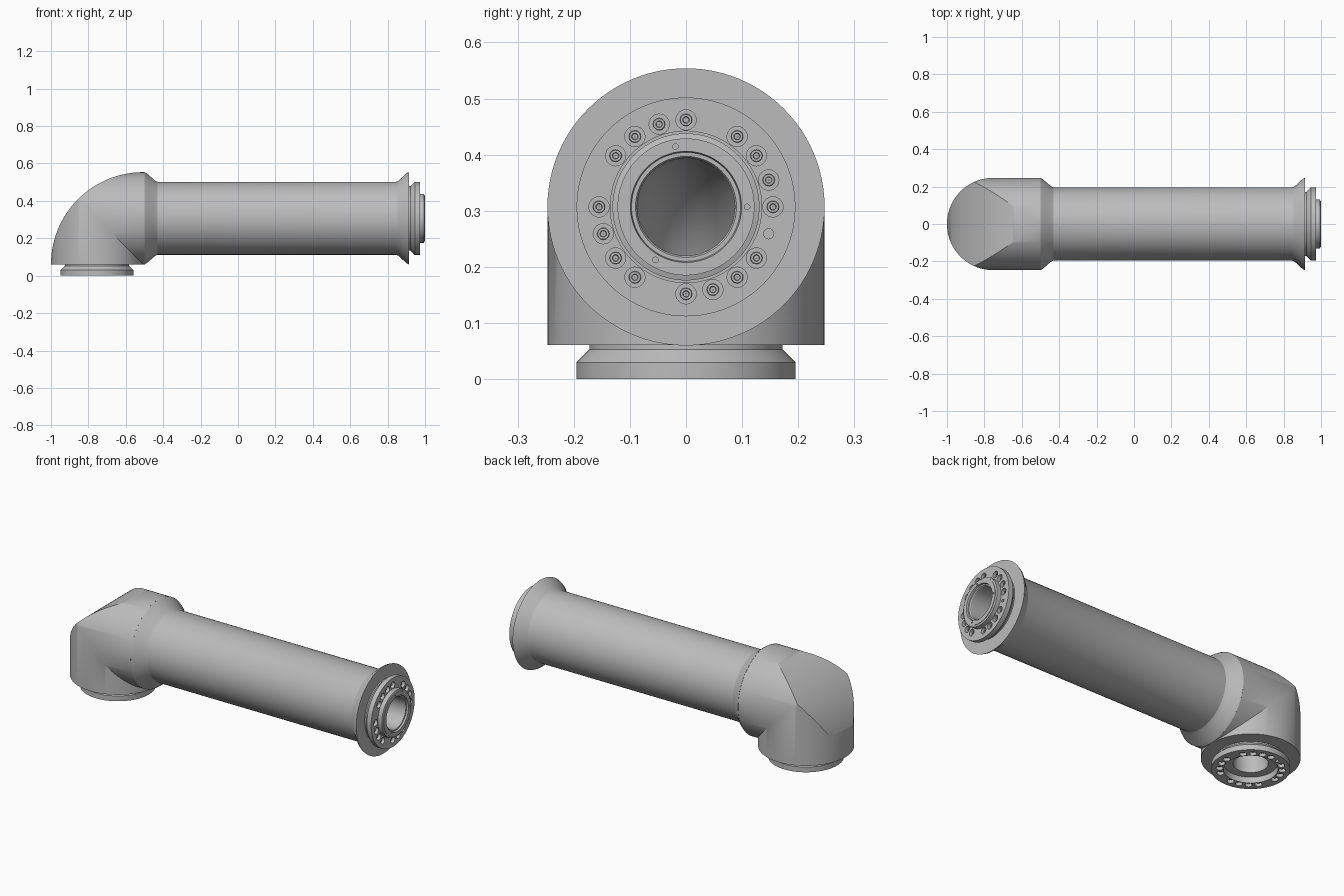
import bpy, bmesh, math
from mathutils import Matrix, Vector

if "Cube" in bpy.data.objects:
    bpy.data.objects.remove(bpy.data.objects["Cube"], do_unlink=True)

grey = bpy.data.materials.new("cast_grey")
grey.use_nodes = True
GREY = (0.5, 0.5, 0.5, 1)
grey.diffuse_color = GREY
grey.node_tree.nodes["Principled BSDF"].inputs["Base Color"].default_value = GREY

AXIS_Z = 0.307      # height of the arm axis
ELBOW_X = -0.7535   # position of the vertical axis
R = 0.2465          # elbow pipe radius
BORE = 0.087
CX, CZ = ELBOW_X + R, AXIS_Z - R   # inner corner of the elbow

# Local axis z points outward through each joint face
ARM = Matrix(((0, 0, 1, 0), (1, 0, 0, 0), (0, 1, 0, AXIS_Z), (0, 0, 0, 1)))
BASE = Matrix(((0, 1, 0, ELBOW_X), (1, 0, 0, 0), (0, 0, -1, 0), (0, 0, 0, 1)))


def make(name, bm, matrix=None, recalc=True):
    if recalc:
        bmesh.ops.recalc_face_normals(bm, faces=bm.faces)
    if matrix:
        bm.transform(matrix)
    mesh = bpy.data.meshes.new(name)
    bm.to_mesh(mesh)
    bm.free()
    mesh.materials.append(grey)
    ob = bpy.data.objects.new(name, mesh)
    bpy.context.collection.objects.link(ob)
    return ob


def activate(ob):
    bpy.ops.object.select_all(action='DESELECT')
    ob.select_set(True)
    bpy.context.view_layer.objects.active = ob


def smooth(ob):
    activate(ob)
    bpy.ops.object.shade_smooth_by_angle(angle=math.radians(28))


def lathe(bm, profile, steps=96):
    """Revolve a closed (w, r) profile around local z."""
    rings = []
    for i in range(steps):
        a = math.tau * i / steps
        rings.append([bm.verts.new((r * math.cos(a), r * math.sin(a), w)) for w, r in profile])
    n = len(profile)
    for i in range(steps):
        p, q = rings[i], rings[(i + 1) % steps]
        for j in range(n):
            k = (j + 1) % n
            bm.faces.new((p[j], q[j], q[k], p[k]))


def pegs(bm, places, radius, top, depth, sides=24):
    """Cylinders from top down to top - depth, at (angle, distance) places."""
    for deg, dist in places:
        a = math.radians(deg)
        m = Matrix.Translation((dist * math.cos(a), dist * math.sin(a), top - depth / 2))
        bmesh.ops.create_cone(bm, cap_ends=True, segments=sides, radius1=radius,
                              radius2=radius, depth=depth, matrix=m)


def cut(ob, cutter):
    cutter.hide_render = True
    mod = ob.modifiers.new("holes", 'BOOLEAN')
    mod.operation, mod.solver, mod.object = 'DIFFERENCE', 'EXACT', cutter
    activate(ob)
    bpy.ops.object.modifier_apply(modifier=mod.name)
    bpy.data.objects.remove(cutter, do_unlink=True)


# Bolt circle: 18 degree pitch with three gaps and one small dowel hole
BOLTS = [(d, 0.155) for d in range(0, 360, 18) if d not in (72, 162, 252, 342)]
DOWEL = [(342, 0.155)]
PINS = [(100, 0.109), (0, 0.109), (240, 0.109)]


def bolted(ob, name, matrix, face, pin_face=None):
    bm = bmesh.new()
    pegs(bm, BOLTS, 0.018, face + 0.01, 0.032)
    pegs(bm, DOWEL, 0.009, face + 0.01, 0.032)
    if pin_face:
        pegs(bm, PINS, 0.005, pin_face + 0.01, 0.018, 12)
    cut(ob, make("hole_cutter", bm, matrix))
    # Socket-head screws sunk in the counterbores
    bm = bmesh.new()
    for deg, dist in BOLTS:
        a = math.radians(deg)
        before = set(bm.verts)
        lathe(bm, [(face - 0.023, 0.011), (face - 0.013, 0.011), (face - 0.012, 0.010),
                   (face - 0.012, 0.006), (face - 0.018, 0.005), (face - 0.018, 0.0005),
                   (face - 0.023, 0.0005)], 12)
        bmesh.ops.translate(bm, vec=(dist * math.cos(a), dist * math.sin(a), 0),
                            verts=[v for v in bm.verts if v not in before])
    smooth(make(name, bm, matrix))


# Arm tube with collar, flared end and stepped joint hub
bm = bmesh.new()
lathe(bm, [(-0.5, 0.247), (-0.487, 0.239), (-0.445, 0.203), (-0.43, 0.195),
           (0.845, 0.195), (0.857, 0.2), (0.903, 0.242), (0.915, 0.247),
           (0.915, 0.172), (0.922, 0.172), (0.945, 0.195), (0.972, 0.195),
           (0.972, 0.135), (0.968, 0.135), (0.968, 0.131), (0.994, 0.131),
           (0.997, 0.122), (1.0, 0.122), (1.0, 0.099), (0.99, 0.097),
           (0.99, 0.09), (0.985, BORE), (-0.5, BORE)])
arm = make("arm_tube", bm, ARM)
bolted(arm, "arm_screws", ARM, 0.972, 1.0)
smooth(arm)

# Base connector ring with a socket underneath, and the elbow's underside
bm = bmesh.new()
lathe(bm, [(-CZ, R), (-CZ, 0.172), (-0.053, 0.172), (-0.03, 0.195), (0, 0.195),
           (0, 0.135), (-0.032, 0.133), (-0.032, BORE), (-CZ - 0.001, BORE),
           (-CZ - 0.001, R)])
base = make("base_connector", bm, BASE)
bolted(base, "base_screws", BASE, 0)
smooth(base)

# Mitred elbow shell: two pipes meeting at 45 degrees, outer corner rounded off
BIG = 2 * R
mid = math.asin(math.sqrt(2) - 1)
top = [mid + (math.pi - 2 * mid) * i / 48 for i in range(49)]
low = [math.pi - mid + (math.pi + 2 * mid) * i / 64 for i in range(65)]


def spot(u, v, y, swap):
    if swap:
        u, v = v, u
    return Vector((CX - u, y, CZ + v))


bm = bmesh.new()
for swap in (False, True):
    start = 0 if swap else -0.0065
    for angles in (top, low):
        edge = []
        for a in angles:
            v, y = R + R * math.sin(a), R * math.cos(a)
            reach = math.sqrt(max(0, BIG * BIG - v * v)) if angles is top else v
            edge.append([bm.verts.new(spot(u, v, y, swap)) for u in (start, reach)])
        for p, q in zip(edge, edge[1:]):
            bm.faces.new((p[0], q[0], q[1], p[1]))
    # Rounded corner patch
    rows = []
    for a in top[:25]:
        v, y = R + R * math.sin(a), R * math.cos(a)
        u = math.sqrt(max(0, BIG * BIG - v * v))
        rows.append([bm.verts.new(spot(u, v, s * y, swap)) for s in (1, -1)])
    for p, q in zip(rows, rows[1:]):
        bm.faces.new((p[0], q[0], q[1], p[1]))
bmesh.ops.remove_doubles(bm, verts=bm.verts, dist=0.0003)
bmesh.ops.dissolve_degenerate(bm, edges=bm.edges, dist=0.0001)
# Turn every face away from the bend's centre line
bmesh.ops.recalc_face_normals(bm, faces=bm.faces)
outer = max(bm.faces, key=lambda f: f.calc_center_median().z - f.calc_center_median().x)
if outer.normal.z - outer.normal.x < 0:
    bmesh.ops.reverse_faces(bm, faces=bm.faces)
smooth(make("elbow", bm, recalc=False))

# Curved bore through the elbow, facing inward
bm = bmesh.new()
rings = []
for i in range(25):
    t = math.pi / 2 * i / 24
    ring = []
    for j in range(48):
        a = math.tau * j / 48
        d = R + BORE * math.cos(a)
        ring.append(bm.verts.new((CX - d * math.sin(t), BORE * math.sin(a), CZ + d * math.cos(t))))
    rings.append(ring)
for p, q in zip(rings, rings[1:]):
    for j in range(48):
        k = (j + 1) % 48
        bm.faces.new((p[j], p[k], q[k], q[j]))
bm.normal_update()
face = bm.faces[:][0] if bm.faces.ensure_lookup_table() is None else None
if face.normal.z > 0:
    bmesh.ops.reverse_faces(bm, faces=bm.faces)
smooth(make("elbow_bore", bm, recalc=False))
